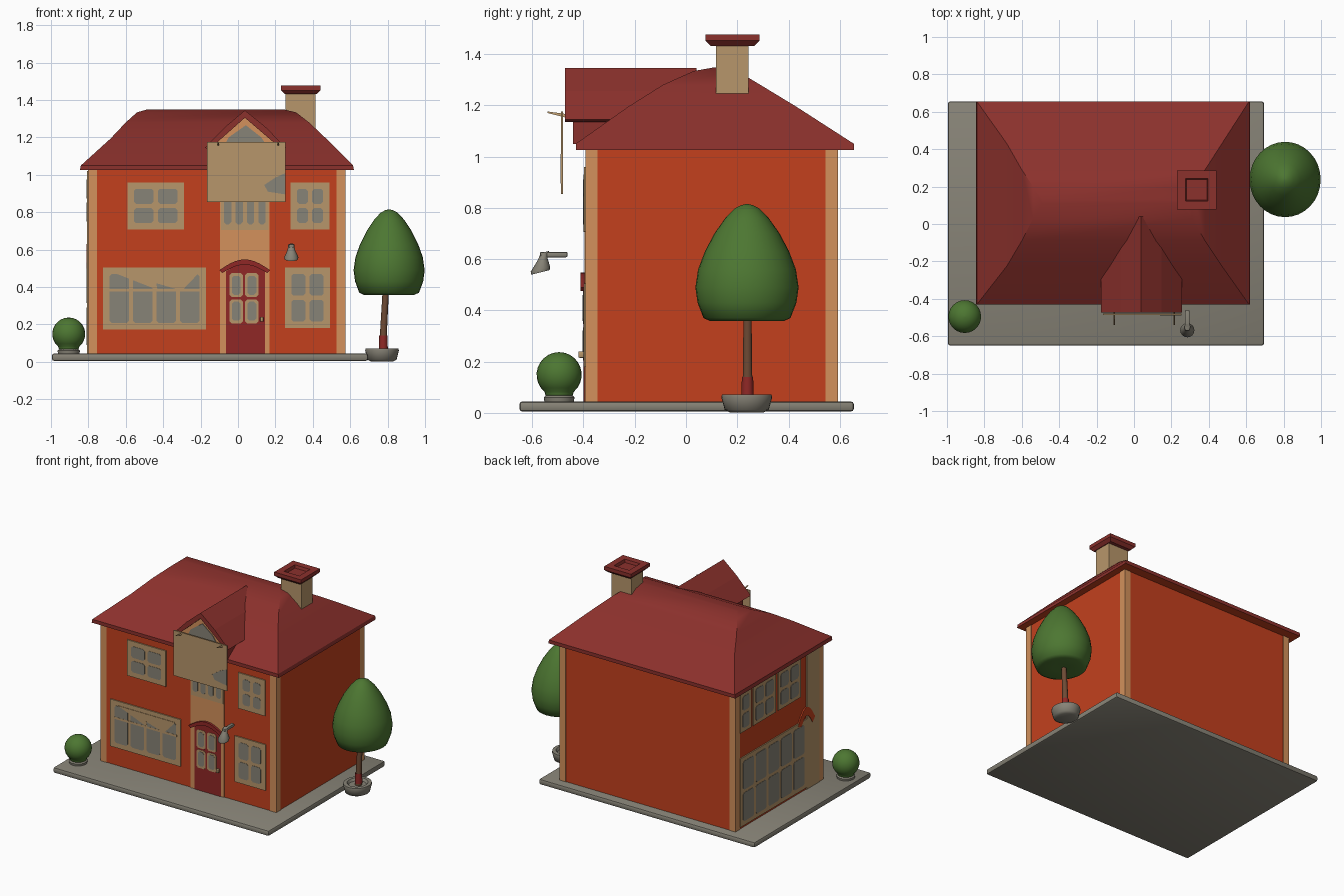
import bpy, bmesh, math
from mathutils import Vector

if "Cube" in bpy.data.objects:
    bpy.data.objects.remove(bpy.data.objects["Cube"])


def material(name, r, g, b):
    m = bpy.data.materials.new(name)
    m.diffuse_color = [(c / 255) ** 2.2 for c in (r, g, b)] + [1]
    m.use_nodes = True
    m.node_tree.nodes["Principled BSDF"].inputs["Base Color"].default_value = m.diffuse_color
    return m


WALL = material("orange_wall", 194, 66, 35)
ROOF = material("roof_red", 138, 52, 48)
TRIM = material("light_trim", 210, 144, 92)
TAN = material("tan", 182, 149, 106)
GREY = material("stone_grey", 134, 130, 118)
GREEN = material("leaf_green", 78, 118, 53)
DOOR = material("door_red", 142, 44, 42)
BROWN = material("bark", 110, 76, 56)


def finish(name, bm, mats, smooth=None):
    bmesh.ops.recalc_face_normals(bm, faces=bm.faces)
    me = bpy.data.meshes.new(name)
    bm.to_mesh(me)
    bm.free()
    for m in mats:
        me.materials.append(m)
    if smooth:
        for p in me.polygons:
            p.use_smooth = True
        me.set_sharp_from_angle(angle=math.radians(smooth))
    ob = bpy.data.objects.new(name, me)
    bpy.context.collection.objects.link(ob)
    return ob


def box(name, x0, x1, y0, y1, z0, z1, mat, bevel=0):
    bm = bmesh.new()
    bmesh.ops.create_cube(bm, size=1)
    for v in bm.verts:
        v.co = ((x0 + x1) / 2 + v.co.x * (x1 - x0), (y0 + y1) / 2 + v.co.y * (y1 - y0),
                (z0 + z1) / 2 + v.co.z * (z1 - z0))
    if bevel:
        bmesh.ops.bevel(bm, geom=bm.edges[:], offset=bevel, segments=2, affect='EDGES', profile=0.5)
    return finish(name, bm, [mat], 40 if bevel else None)


def loft(name, rings, mats, smooth=None, rule=None):
    """Skin closed rings of points, cap both ends."""
    bm = bmesh.new()
    vs = [[bm.verts.new(p) for p in r] for r in rings]
    n = len(vs[0])
    for a, b in zip(vs, vs[1:]):
        for i in range(n):
            bm.faces.new((a[i], a[(i + 1) % n], b[(i + 1) % n], b[i]))
    caps = bm.faces.new(vs[0]), bm.faces.new(vs[-1])
    if rule:
        caps[0].material_index = rule
    return finish(name, bm, mats, smooth)


def lathe(name, cx, cy, profile, mat, n=28, sy=1.0, smooth=50):
    rings = [[(cx + r * math.cos(2 * math.pi * i / n), cy + sy * r * math.sin(2 * math.pi * i / n), z)
              for i in range(n)] for r, z in profile]
    return loft(name, rings, [mat], smooth)


def plates(name, polys, mat, t=0.008, base=0.0, side="front", plane=None):
    """Thin plates from (u, z) outlines on the front or left wall."""
    bm = bmesh.new()
    p = plane if plane is not None else (-0.39 if side == "front" else -0.80)
    for pts in polys:
        loops = []
        for d in (p - base + 0.002, p - base - t):
            loops.append([bm.verts.new((u, d, z) if side == "front" else (d, u, z)) for u, z in pts])
        a, b = loops
        bm.faces.new(a)
        bm.faces.new(b)
        for i in range(len(a)):
            j = (i + 1) % len(a)
            bm.faces.new((a[i], a[j], b[j], b[i]))
    return finish(name, bm, [mat])


def rect(u0, u1, z0, z1):
    return [(u0, z0), (u1, z0), (u1, z1), (u0, z1)]


def panes(u0, u1, z0, z1, cols, rows, gap=0.022):
    """Grid of panes with clipped corners."""
    w, h, c, out = (u1 - u0 + gap) / cols, (z1 - z0 + gap) / rows, 0.012, []
    for i in range(cols):
        for j in range(rows):
            a, b = u0 + i * w, z0 + j * h
            d, e = a + w - gap, b + h - gap
            out.append([(a + c, b), (d - c, b), (d, b + c), (d, e - c), (d - c, e), (a + c, e), (a, e - c), (a, b + c)])
    return out


def window(name, u0, u1, z0, z1, cols, rows, side="front", m=0.035):
    plates(name + "_frame", [rect(u0, u1, z0, z1)], TAN, side=side)
    plates(name + "_panes", panes(u0 + m, u1 - m, z0 + m, z1 - m, cols, rows), GREY, 0.002, 0.008, side)


# Ground slab, walls and corner posts
box("ground_slab", -0.995, 0.695, -0.65, 0.655, 0.005, 0.045, GREY, 0.012)
box("walls", -0.80, 0.572, -0.39, 0.59, 0.03, 1.045, WALL)
for i, x in enumerate((-0.803, 0.527)):
    for j, y in enumerate((-0.393, 0.545)):
        box(f"corner_post_{i}{j}", x, x + 0.048, y, y + 0.048, 0.04, 1.04, TRIM)

# Curved hipped roof with an orange soffit
levels = [(-0.845, 0.62, -0.43, 0.655, 1.025), (-0.84, 0.615, -0.43, 0.655, 1.05), (-0.68, 0.47, -0.225, 0.43, 1.195),
          (-0.60, 0.38, -0.09, 0.29, 1.28), (-0.54, 0.31, 0.03, 0.2, 1.334), (-0.49, 0.25, 0.11, 0.13, 1.348)]
loft("main_roof", [[(a, c, z), (b, c, z), (b, d, z), (a, d, z)] for a, b, c, d, z in levels],
     [ROOF, WALL], 30, rule=1)

# Dormer: folded roof, cheeks, gable, hanging panel
fold = [(-0.177, 1.145), (-0.07, 1.255), (0.037, 1.345), (0.148, 1.255), (0.257, 1.145),
        (0.235, 1.135), (0.037, 1.305), (-0.155, 1.135)]
loft("dormer_roof", [[(x, y, z) for x, z in fold] for y in (-0.472, 0.04)], [ROOF])
box("dormer_cheeks", -0.14, 0.22, -0.44, -0.15, 1.05, 1.16, ROOF)
gable = [(-0.15, 1.14), (0.23, 1.14), (0.037, 1.31)]
loft("dormer_gable", [[(x, y, z) for x, z in gable] for y in (-0.455, -0.1)], [TRIM])
plates("gable_window", [[(-0.07, 1.16), (0.15, 1.16), (0.125, 1.2), (0.042, 1.265), (-0.05, 1.2)]],
       GREY, 0.004, plane=-0.455)
plates("hanging_panel", [rect(-0.165, 0.255, 0.855, 1.175)], TAN, 0.006, plane=-0.481)
plates("panel_patch", [[(0.14, 0.945), (0.2, 0.985), (0.254, 1.01), (0.254, 0.895), (0.16, 0.91)]],
       GREY, 0.002, plane=-0.487)
for i, x in enumerate((-0.11, 0.21)):
    loft(f"dormer_spike_{i}", [[(x, -0.54, 1.17), (x + .008, -0.54, 1.17), (x + .004, -0.54, 1.176)],
                               [(x, -0.46, 1.15), (x + .01, -0.46, 1.15), (x + .005, -0.46, 1.165)]], [TAN])

# Chimney with flared, hollowed cap
box("chimney_stack", 0.255, 0.415, 0.117, 0.243, 1.2, 1.445, TAN)


def square(h, z):
    return [(0.335 + sx * h, 0.182 + sy * h, z) for sx, sy in ((-1, -1), (1, -1), (1, 1), (-1, 1))]


loft("chimney_cap", [square(0.085, 1.432), square(0.105, 1.452), square(0.105, 1.477),
                     square(0.06, 1.477), square(0.055, 1.457)], [ROOF])

# Front windows
window("upper_left_window", -0.592, -0.288, 0.707, 0.96, 2, 2)
window("upper_right_window", 0.28, 0.49, 0.707, 0.96, 2, 2)
window("lower_right_window", 0.25, 0.493, 0.18, 0.505, 2, 2)
window("lower_left_window", -0.722, -0.172, 0.172, 0.505, 4, 1)
plates("window_bar", [rect(-0.69, -0.2, 0.375, 0.39)], TAN, 0.003, 0.008)
plates("curtains", [[(-0.62, 0.475), (-0.21, 0.475), (-0.30, 0.38)], [(-0.66, 0.475), (-0.45, 0.475), (-0.43, 0.385)]],
       TAN, 0.003, 0.008)

# Centre bay with upper window and arched door
plates("centre_bay", [rect(-0.095, 0.168, 0.04, 0.96)], TRIM, 0.006)
plates("centre_window_frame", [rect(-0.09, 0.162, 0.705, 0.93)], TAN, 0.009)
plates("centre_window_panes", panes(-0.075, 0.148, 0.735, 0.91, 4, 1), GREY, 0.002, 0.009)


def arch(u0, u1, z, rise, n=10):
    return [(u0 + (u1 - u0) * i / n, z + rise * math.sin(math.pi * i / n)) for i in range(n + 1)]


plates("door", [[(0.145, 0.045), (-0.063, 0.045)] + arch(-0.063, 0.145, 0.485, 0.04)], DOOR, 0.009)
plates("door_arch", [arch(-0.1, 0.172, 0.49, 0.058) + arch(-0.085, 0.157, 0.475, 0.045)[::-1]], DOOR, 0.022)
plates("door_glass_frame", panes(-0.045, 0.11, 0.205, 0.475, 2, 2, 0.012), TAN, 0.002, 0.009)
plates("door_glass", panes(-0.033, 0.098, 0.22, 0.46, 2, 2, 0.036), GREY, 0.002, 0.011)
box("door_handle", 0.118, 0.136, -0.42, -0.395, 0.215, 0.24, TAN, 0.004)

# Left wall: large shop window, upper windows, tan end panel
window("side_lower_window", -0.2, 0.545, 0.06, 0.545, 5, 2, "left", 0.03)
for i, u in enumerate((-0.13, 0.15)):
    window(f"side_upper_window_{i}", u, u + 0.25, 0.725, 1.0, 2, 2, "left", 0.025)
window("side_upper_window_2", 0.42, 0.545, 0.725, 1.0, 1, 2, "left", 0.025)
plates("side_end_panel", [rect(-0.345, -0.2, 0.045, 1.02)], TAN, 0.006, side="left")
plates("side_arch", [arch(-0.29, -0.1, 0.53, 0.1) + arch(-0.26, -0.13, 0.5, 0.07)[::-1]], WALL, 0.009, side="left")

# Wall lamp: arm and tilted shade
box("lamp_arm", 0.272, 0.298, -0.57, -0.462, 0.607, 0.628, GREY, 0.006)
shade = [(0.016, 0.628, -0.55), (0.02, 0.598, -0.56), (0.038, 0.56, -0.568), (0.036, 0.548, -0.568)]
loft("lamp_shade", [[(0.285 + r * math.cos(math.tau * i / 16), y + r * math.sin(math.tau * i / 16),
                      z + 0.25 * r * math.sin(math.tau * i / 16)) for i in range(16)] for r, z, y in shade], [GREY], 50)

# Tree in a pot
lathe("tree_pot", 0.77, 0.237, [(0.06, 0.002), (0.078, 0.012), (0.09, 0.06), (0.088, 0.071), (0.065, 0.072),
                                (0.055, 0.055)], GREY, sy=1.1)
trunk = [(0.775, 0.022, 0.05), (0.78, 0.018, 0.2), (0.79, 0.017, 0.38)]
loft("tree_trunk", [[(x + r * math.cos(math.tau * i / 10), 0.24 + r * math.sin(math.tau * i / 10), z)
                     for i in range(10)] for x, r, z in trunk], [BROWN], 50)
lathe("trunk_band", 0.777, 0.24, [(0.024, 0.07), (0.022, 0.14)], DOOR, 12)
lathe("tree_crown", 0.808, 0.238, [(0.05, 0.364), (0.135, 0.358), (0.16, 0.37), (0.182, 0.43), (0.19, 0.49),
                                   (0.18, 0.56), (0.155, 0.63), (0.12, 0.7), (0.08, 0.76), (0.045, 0.798),
                                   (0.02, 0.811), (0.003, 0.815)], GREEN, 32, 1.06, 75)

# Round bush
lathe("bush_pot", -0.905, -0.495, [(0.055, 0.03), (0.06, 0.06), (0.05, 0.07)], GREY)
bush = [(0.05, 0.06), (0.055, 0.075)] + [(0.088 * math.cos(a), 0.149 + 0.088 * math.sin(a))
                                         for a in [math.radians(-50 + 13.9 * k) for k in range(11)]]
lathe("bush", -0.905, -0.495, bush, GREEN, 24, 1.0, 75)
